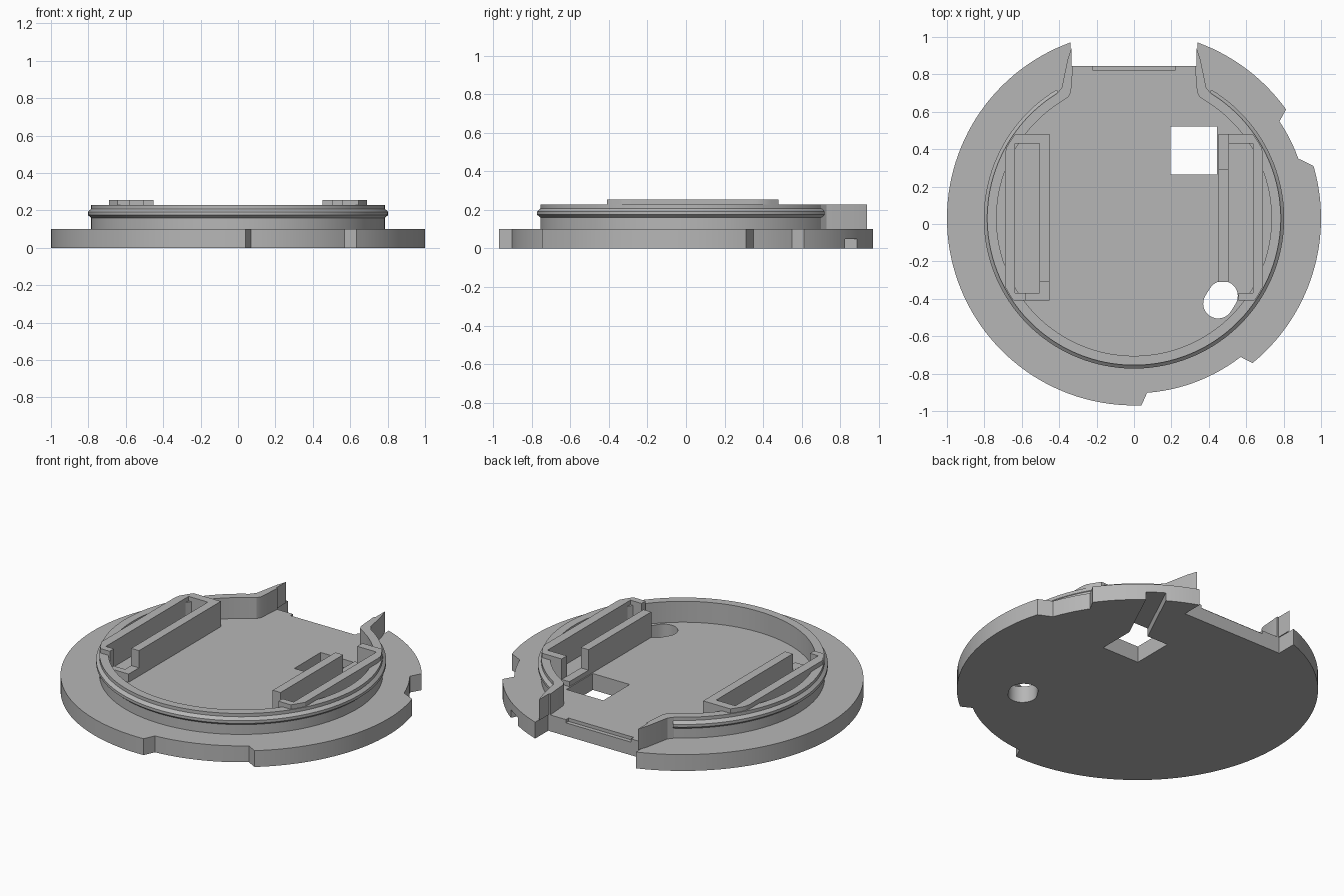
import bpy, bmesh, math
from mathutils import Vector

if "Cube" in bpy.data.objects:
    bpy.data.objects.remove(bpy.data.objects["Cube"], do_unlink=True)

CY = 0.03        # disc centre in y
BASE = 0.1       # flange thickness
RIM = 0.228      # ring top
TOP = 0.255      # holder top
LOW = 0.15       # lowered holder walls

grey = bpy.data.materials.new("plain grey")
grey.use_nodes = True
grey.diffuse_color = (0.47, 0.47, 0.47, 1)
grey.node_tree.nodes["Principled BSDF"].inputs["Base Color"].default_value = grey.diffuse_color


def arc(r, a0, a1, step=2.5):
    n = max(2, round(abs(a1 - a0) / step))
    angles = [math.radians(a0 + (a1 - a0) * i / n) for i in range(n + 1)]
    return [(r * math.cos(a), CY + r * math.sin(a)) for a in angles]


def finish(name, bm):
    bmesh.ops.recalc_face_normals(bm, faces=bm.faces)
    mesh = bpy.data.meshes.new(name)
    bm.to_mesh(mesh)
    bm.free()
    mesh.materials.append(grey)
    obj = bpy.data.objects.new(name, mesh)
    bpy.context.collection.objects.link(obj)
    return obj


def prism(name, outline, z0, z1, side=1):
    bm = bmesh.new()
    face = bm.faces.new([bm.verts.new((x * side, y, z0)) for x, y in outline])
    new = bmesh.ops.extrude_face_region(bm, geom=[face])["geom"]
    verts = [v for v in new if isinstance(v, bmesh.types.BMVert)]
    bmesh.ops.translate(bm, verts=verts, vec=(0, 0, z1 - z0))
    return finish(name, bm)


def box(name, x0, x1, y0, y1, z0, z1, side=1):
    return prism(name, [(x0, y0), (x1, y0), (x1, y1), (x0, y1)], z0, z1, side)


def cut(obj, cutter):
    cutter.hide_render = True
    mod = obj.modifiers.new("cut", 'BOOLEAN')
    mod.operation, mod.solver, mod.object = 'DIFFERENCE', 'EXACT', cutter
    activate(obj)
    bpy.ops.object.modifier_apply(modifier=mod.name)
    bpy.data.objects.remove(cutter, do_unlink=True)


def activate(obj):
    bpy.ops.object.select_all(action='DESELECT')
    obj.select_set(True)
    bpy.context.view_layer.objects.active = obj


# Base flange with two shallow rim recesses and the rear opening
outline = (arc(1, 109.9, 272.3) + arc(0.935, 274.3, 307.6) + arc(1, 309.3, 376.3)
           + arc(0.935, 380, 393.7) + arc(1, 395.6, 430.1)
           + [(0.34, 0.845), (-0.34, 0.845)])
base = prism("base_flange", outline, 0, BASE)

# Square window
cut(base, box("window_cutter", 0.195, 0.445, 0.265, 0.52, -0.1, 0.3))

# Slanted oval hole
a, b, r = Vector((0.45, -0.425)), Vector((0.475, -0.385)), 0.08
tilt = math.atan2(b.y - a.y, b.x - a.x)
oval = []
for centre, start in ((b, tilt - math.pi / 2), (a, tilt + math.pi / 2)):
    for i in range(17):
        t = start + math.pi * i / 16
        oval.append((centre.x + r * math.cos(t), centre.y + r * math.sin(t)))
cut(base, prism("hole_cutter", oval, -0.1, 0.3))

# Channel on the underside from the window to the rim
p, q = Vector((0.35, 0.42)), Vector((0.61, 0.96))
n = Vector((q.y - p.y, p.x - q.x)).normalized() * 0.055
cut(base, prism("channel_cutter", [p + n, q + n, q - n, p - n], -0.05, 0.05))

# Shallow groove in the rear edge
cut(base, box("groove_cutter", -0.22, 0.22, 0.82, 0.9, BASE - 0.02, 0.2))

# Raised ring with an outer bead, open at the rear
profile = [(0.735, BASE), (0.785, BASE), (0.785, 0.16), (0.803, 0.175),
           (0.803, 0.192), (0.785, 0.208), (0.785, RIM), (0.735, RIM)]
bm = bmesh.new()
tracks = [[bm.verts.new((x, y, z)) for x, y in arc(r, 121, 419)] for r, z in profile]
sections = list(zip(*tracks))
count = len(profile)
for s, t in zip(sections, sections[1:]):
    for i in range(count):
        j = (i + 1) % count
        bm.faces.new((s[i], s[j], t[j], t[i]))
bm.faces.new(sections[0])
bm.faces.new(sections[-1])
ring = finish("bead_ring", bm)

# Wing walls beside the rear opening
wing = [(0.335, 0.94), (0.355, 0.88), (0.386, 0.73), (0.41, 0.70), (0.388, 0.655),
        (0.35, 0.68), (0.337, 0.705), (0.326, 0.845), (0.335, 0.845)]
parts = [base, ring]
for side, label in ((1, "left"), (-1, "right")):
    parts.append(prism(label + "_wing_wall", wing, BASE, RIM, side))

    # Holder: outer wall following the ring, with both end walls
    near = 0.505 if side > 0 else 0.455
    foot = 0.56 if side > 0 else 0.58
    ys = [-0.41 + 0.89 * i / 24 for i in range(25)]
    frame = [(min(0.69, math.sqrt(0.78 ** 2 - (y - CY) ** 2)), y) for y in ys]
    frame += [(near, 0.48), (near, 0.43), (0.635, 0.43), (0.635, -0.37),
              (foot, -0.37), (foot, -0.41)]
    parts.append(prism(label + "_holder_frame", frame, BASE, TOP, side))

    # Holder inner wall
    end = 0.295 if side > 0 else 0.48
    parts.append(box(label + "_holder_inner_wall", 0.452, 0.505, -0.31, end, BASE, TOP, side))

# Lowered wall ends of the holders
parts.append(box("left_low_rear_wall", 0.452, 0.505, 0.295, 0.48, BASE, 0.13))
low = [(0.452, -0.31), (0.505, -0.31), (0.505, -0.37), (0.58, -0.37),
       (0.58, -0.41), (0.452, -0.41)]
parts.append(prism("right_low_front_wall", low, BASE, LOW, -1))

for obj in parts:
    activate(obj)
    bpy.ops.object.shade_smooth_by_angle(angle=math.radians(25))
